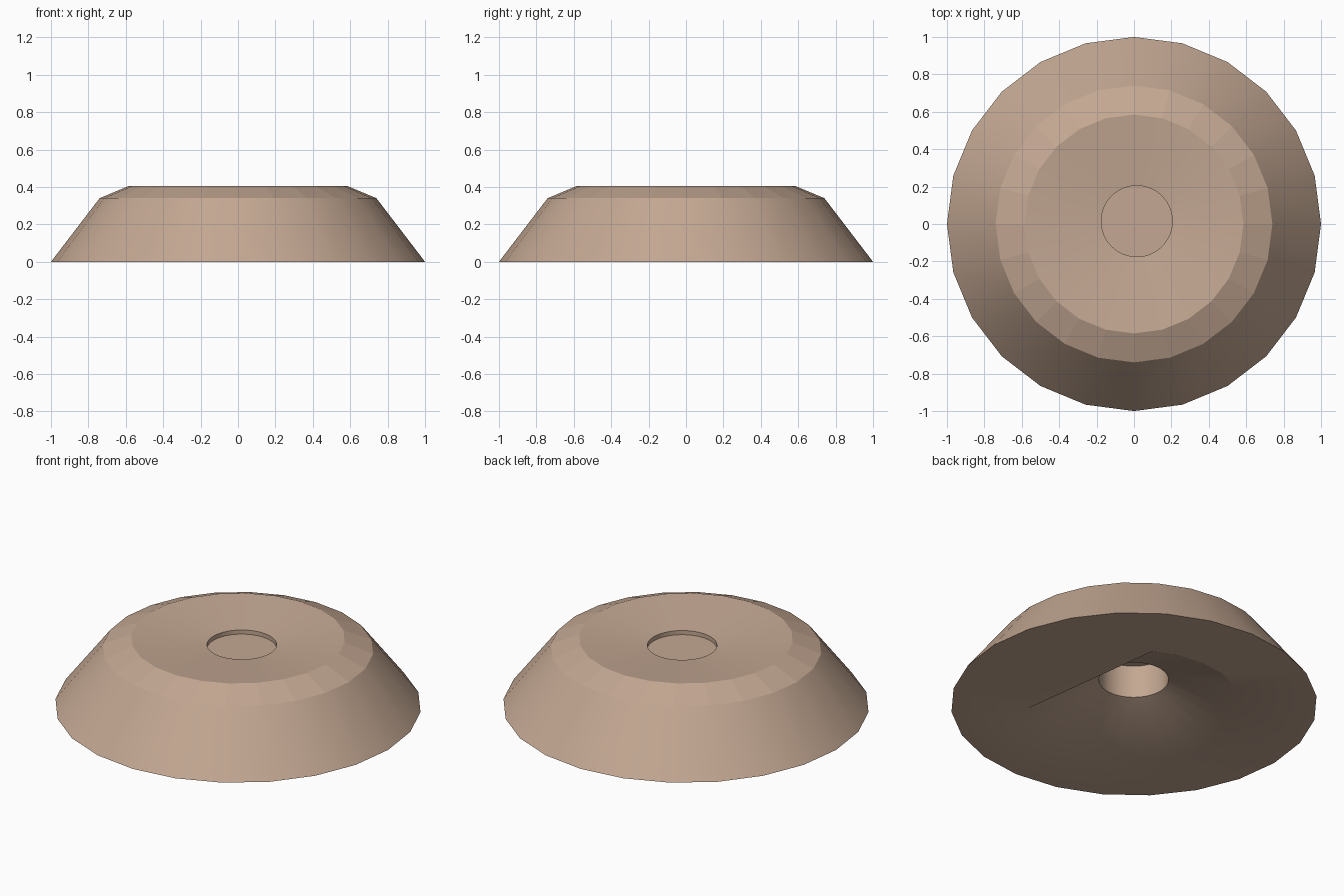
import bpy, bmesh, math

if "Cube" in bpy.data.objects:
    bpy.data.objects.remove(bpy.data.objects["Cube"])

N = 24            # sides of the outer rings
H = 48            # sides of the centre hole
OFF = 0.015       # the hole sits slightly off centre

bm = bmesh.new()


def ring(r, z, n=N, off=0.0):
    return [bm.verts.new((off + r * math.cos(2 * math.pi * i / n),
                          off + r * math.sin(2 * math.pi * i / n), z)) for i in range(n)]


def bridge(a, b):
    n = len(a)
    return [bm.faces.new((a[i], a[(i + 1) % n], b[(i + 1) % n], b[i])) for i in range(n)]


def fan(outer, hole, i):
    """Join one outer edge to the two hole edges facing it."""
    o0, o1 = outer[i % N], outer[(i + 1) % N]
    h0, h1, h2 = (hole[(2 * i + k) % H] for k in range(3))
    bm.faces.new((o0, h1, h0))
    bm.faces.new((o0, o1, h1))
    bm.faces.new((o1, h2, h1))


# Outer shell: flat foot ring, sloping side, chamfer
foot_in = ring(0.585, 0.0)
foot_out = ring(1.0, 0.0)
shoulder = ring(0.74, 0.34)
crown = ring(0.585, 0.405)
bridge(foot_in, foot_out)
bridge(foot_out, shoulder)
chamfer = bridge(shoulder, crown)

# Shallow dished top with a recessed floor in the hole
top_rim = ring(0.19, 0.365, H, OFF)
floor = ring(0.19, 0.34, H, OFF)
for i in range(N):
    fan(crown, top_rim, i)
bridge(top_rim, floor)
bm.faces.new(floor)

# Hollow underside, with one flat segment across the rim
low_rim = ring(0.19, 0.14, H, OFF)
ceiling = ring(0.19, 0.336, H, OFF)
A, B = -3, 4                       # chord ends, in steps of 15 degrees
for i in range(B, N + A):
    fan(foot_in, low_rim, i)
bm.faces.new([foot_in[i % N] for i in range(A, B + 1)])
mid = A + B
for j in range(2 * A, 2 * B):
    end = foot_in[A % N] if j < mid else foot_in[B % N]
    bm.faces.new((end, low_rim[(j + 1) % H], low_rim[j % H]))
bm.faces.new((foot_in[A % N], foot_in[B % N], low_rim[mid % H]))
bridge(low_rim, ceiling)
bm.faces.new(ceiling)

bmesh.ops.recalc_face_normals(bm, faces=bm.faces)
bm.faces.index_update()
flat = [f.index for f in chamfer]

mesh = bpy.data.meshes.new("chamfered_base")
bm.to_mesh(mesh)
bm.free()
base = bpy.data.objects.new("chamfered_base", mesh)
bpy.context.collection.objects.link(base)

# Smooth slopes, faceted chamfer
bpy.context.view_layer.objects.active = base
base.select_set(True)
bpy.ops.object.shade_smooth_by_angle(angle=math.radians(20))
for i in flat:
    mesh.polygons[i].use_smooth = False

mat = bpy.data.materials.new("tan")
mat.diffuse_color = (0.55, 0.39, 0.29, 1)
mat.use_nodes = True
mat.node_tree.nodes["Principled BSDF"].inputs["Base Color"].default_value = mat.diffuse_color
mesh.materials.append(mat)
